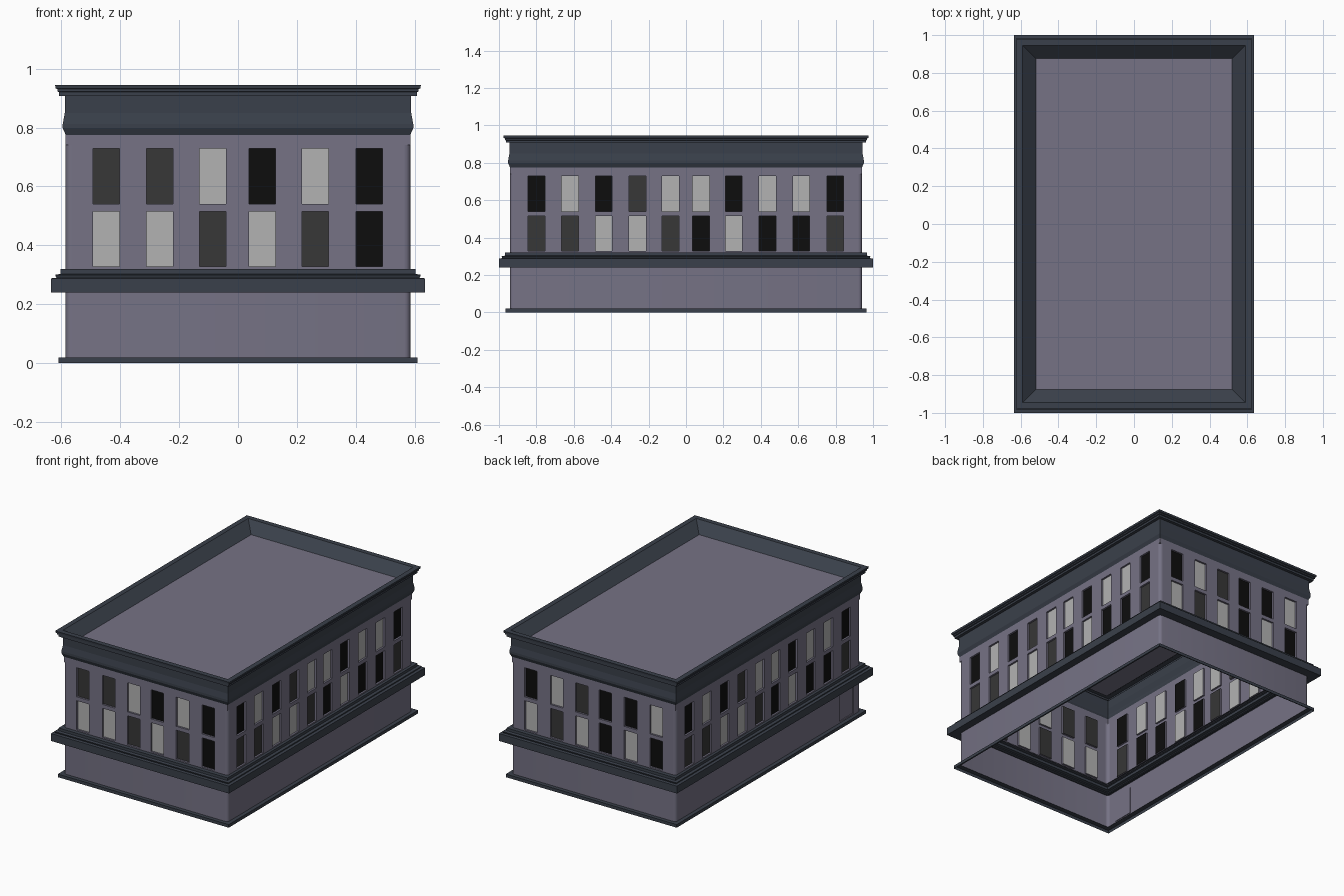
import bpy, bmesh, math
from mathutils import Vector

if "Cube" in bpy.data.objects:
    bpy.data.objects.remove(bpy.data.objects["Cube"])

HX, HY, R = 0.585, 0.941, 0.02      # wall half sizes and corner radius


def material(name, rgb):
    m = bpy.data.materials.new(name)
    m.diffuse_color = (*rgb, 1)
    m.use_nodes = True
    m.node_tree.nodes["Principled BSDF"].inputs["Base Color"].default_value = m.diffuse_color
    return m


WALL = material("wall_paint", (0.18, 0.17, 0.235))
TRIM = material("dark_trim", (0.042, 0.051, 0.069))
GLASS = {"l": material("light_pane", (0.45, 0.45, 0.45)),
         "g": material("grey_pane", (0.038, 0.038, 0.038)),
         "k": material("black_pane", (0.004, 0.004, 0.004))}


def finish(name, bm, mats):
    bmesh.ops.remove_doubles(bm, verts=bm.verts, dist=1e-5)
    me = bpy.data.meshes.new(name)
    bm.to_mesh(me)
    bm.free()
    for m in mats:
        me.materials.append(m)
    ob = bpy.data.objects.new(name, me)
    bpy.context.collection.objects.link(ob)
    return ob


def band(name, profile, mat, hx=HX, hy=HY):
    """Sweep a profile of (offset from wall, z) around the rectangle."""
    bm = bmesh.new()
    rings = [[bm.verts.new((sx * (hx + o), sy * (hy + o), z))
              for sx, sy in ((-1, -1), (1, -1), (1, 1), (-1, 1))]
             for o, z in profile]
    for a, b in zip(rings, rings[1:]):
        for i in range(4):
            j = (i + 1) % 4
            bm.faces.new((a[i], a[j], b[j], b[i]))
    return finish(name, bm, [mat])


def storey(name, z0, z1, openings, depth):
    """Wall shell with rounded corners; openings[side] = (u0, u1, v0, v1, pane)."""
    bm = bmesh.new()
    keys = list(GLASS)
    for side in range(4):
        a = side * math.pi / 2
        u_dir = Vector((math.cos(a), math.sin(a), 0))
        n_dir = Vector((math.sin(a), -math.cos(a), 0))
        L, D = (HX, HY) if side % 2 == 0 else (HY, HX)

        def quad(pts, mat=0):
            vs = [bm.verts.new(u_dir * u + n_dir * d + Vector((0, 0, z))) for u, d, z in pts]
            bm.faces.new(vs).material_index = mat

        holes = {(round(o[0], 4), round(o[2], 4)): o for o in openings.get(side, [])}
        us = sorted({-L + R, L - R} | {round(u, 4) for o in holes.values() for u in o[:2]})
        vs = sorted({z0, z1} | {round(v, 4) for o in holes.values() for v in o[2:4]})
        for ua, ub in zip(us, us[1:]):
            for va, vb in zip(vs, vs[1:]):
                loop = ((ua, va), (ub, va), (ub, vb), (ua, vb))
                hole = holes.get((ua, va))
                if not hole:
                    quad([(u, D, v) for u, v in loop])
                    continue
                # recessed pane and its four reveals
                pane = 1 + keys.index(hole[4]) if hole[4] else 0
                quad([(u, D - depth, v) for u, v in loop], pane)
                for (p, q), (r, s) in zip(loop, loop[1:] + loop[:1]):
                    quad([(p, D, q), (r, D, s), (r, D - depth, s), (p, D - depth, q)])
        # rounded corner
        arc = [(L - R + R * math.sin(t), D - R + R * math.cos(t))
               for t in (i * math.pi / 8 for i in range(5))]
        for (p, d), (q, e) in zip(arc, arc[1:]):
            quad([(p, d, z0), (q, e, z0), (q, e, z1), (p, d, z1)])
    ob = finish(name, bm, [WALL] + list(GLASS.values()))
    bpy.ops.object.select_all(action="DESELECT")
    ob.select_set(True)
    bpy.context.view_layer.objects.active = ob
    bpy.ops.object.shade_smooth_by_angle(angle=math.radians(35))
    return ob


# Window layout: column centres, then upper and lower pane patterns per side
short = [-0.448, -0.265, -0.085, 0.082, 0.263, 0.446]
long = [-0.80, -0.62, -0.44, -0.26, -0.082, 0.08, 0.255, 0.436, 0.616, 0.798]
patterns = [(short, "gglklk", "llglgk"), (long, "klkgllkllk", "ggllgklkkg"),
            (short, "klgkkl", "lglklk"), (long, "klkgllkllk", "ggllgklkkg")]
windows = {}
for side, (cols, upper, lower) in enumerate(patterns):
    windows[side] = [(c - 0.045, c + 0.045, v0, v1, pane)
                     for row, v0, v1 in ((upper, 0.54, 0.728), (lower, 0.328, 0.515))
                     for c, pane in zip(cols, row)]

# Walls
storey("ground_floor_wall", 0.02, 0.24, {3: [(0.73, 0.87, 0.03, 0.205, None)]}, 0.005)
storey("window_wall", 0.318, 0.74, windows, 0.012)
band("frieze", [(0, 0.74), (0, 0.776)], WALL)

# Base, ledge and cornice mouldings
band("plinth", [(0.025, 0), (0.025, 0.02), (-0.005, 0.02)], TRIM)
band("ledge", [(-0.012, 0.24), (0.05, 0.24), (0.05, 0.288), (0.032, 0.29), (0.036, 0.30),
               (0.018, 0.303), (0.018, 0.32), (-0.012, 0.32)], TRIM, HX, 0.95)
band("cornice", [(0, 0.775), (0.010, 0.798), (0.010, 0.812), (0.003, 0.85), (0.003, 0.907),
                 (0.022, 0.907), (0.022, 0.92), (0.028, 0.922), (0.028, 0.93),
                 (0.034, 0.933), (0.036, 0.945), (0.004, 0.945), (-0.065, 0.885)], TRIM)

# Roof deck
bm = bmesh.new()
bm.faces.new([bm.verts.new((sx * (HX - 0.065), sy * (HY - 0.065), 0.885))
              for sx, sy in ((-1, -1), (1, -1), (1, 1), (-1, 1))])
finish("roof_deck", bm, [WALL])
